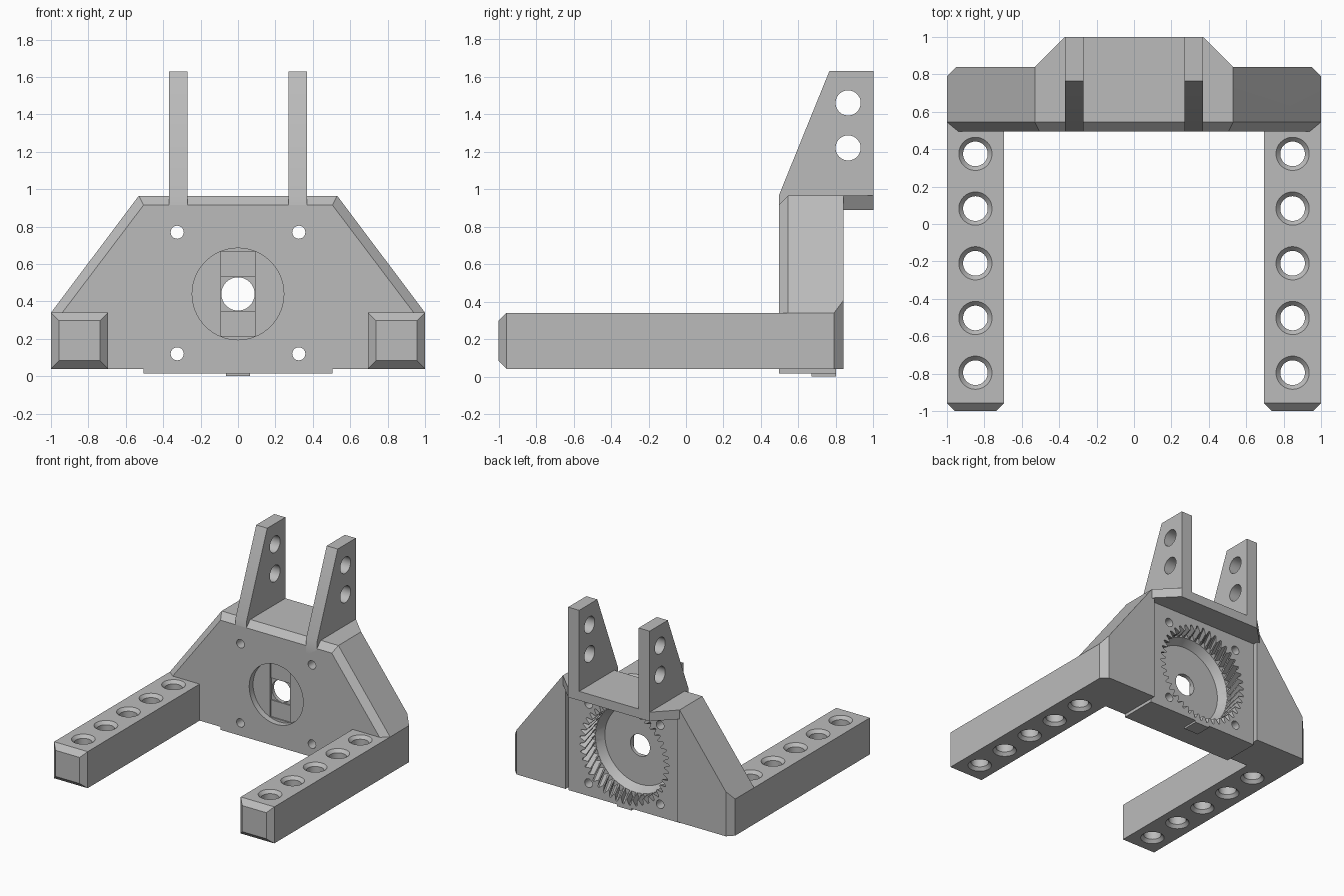
import bpy, bmesh
from math import sin, cos, pi, radians

if "Cube" in bpy.data.objects:
    bpy.data.objects.remove(bpy.data.objects["Cube"], do_unlink=True)

grey = bpy.data.materials.new("plain grey")
grey.use_nodes = True
COLOUR = (0.5, 0.5, 0.5, 1)
grey.diffuse_color = COLOUR
grey.node_tree.nodes["Principled BSDF"].inputs["Base Color"].default_value = COLOUR


def loft(name, rings):
    """Solid skinned through equal-length rings of 3D points, capped at both ends."""
    bm = bmesh.new()
    rows = [[bm.verts.new(p) for p in ring] for ring in rings]
    n = len(rows[0])
    for a, b in zip(rows, rows[1:]):
        for i in range(n):
            j = (i + 1) % n
            bm.faces.new((a[i], a[j], b[j], b[i]))
    bm.faces.new(rows[0])
    bm.faces.new(rows[-1])
    bmesh.ops.recalc_face_normals(bm, faces=bm.faces)
    mesh = bpy.data.meshes.new(name)
    bm.to_mesh(mesh)
    bm.free()
    mesh.materials.append(grey)
    obj = bpy.data.objects.new(name, mesh)
    bpy.context.collection.objects.link(obj)
    return obj


def box(name, x0, x1, y0, y1, z0, z1):
    return loft(name, [[(x0, y, z0), (x1, y, z0), (x1, y, z1), (x0, y, z1)] for y in (y0, y1)])


def lathe(axis, centre, stations, n=48):
    """Round solid along an axis; stations are (position, radius)."""
    a, b = centre
    rings = []
    for t, r in stations:
        ring = []
        for k in range(n):
            p = [a + r * cos(2 * pi * k / n), b + r * sin(2 * pi * k / n)]
            p.insert("xyz".index(axis), t)
            ring.append(p)
        rings.append(ring)
    return loft("cutter", rings)


def combine(target, others, operation="DIFFERENCE"):
    """Apply booleans one by one and remove the helper solids."""
    bpy.context.view_layer.objects.active = target
    for other in others:
        mod = target.modifiers.new("boolean", "BOOLEAN")
        mod.operation, mod.solver, mod.object = operation, "EXACT", other
        bpy.ops.object.modifier_apply(modifier=mod.name)
        bpy.data.objects.remove(other, do_unlink=True)


def finish(obj):
    bpy.ops.object.select_all(action="DESELECT")
    obj.select_set(True)
    bpy.context.view_layer.objects.active = obj
    bpy.ops.object.shade_smooth_by_angle(angle=radians(25))


FRONT, BACK, INNER_BACK, AXIS_Z = 0.495, 0.84, 0.80, 0.44


# Main plate: chamfered front rim and chamfered rear outer corners
def outline(y, side, shoulder, top_x, top_z):
    half = [(side, 0.04), (side, shoulder), (top_x, top_z)]
    return [(x, y, z) for x, z in half] + [(-x, y, z) for x, z in reversed(half)]


plate = loft("main_plate", [
    outline(FRONT, 1, 0.26, 0.505, 0.915),
    outline(0.545, 1, 0.34, 0.53, 0.965),
    outline(0.79, 1, 0.34, 0.53, 0.965),
    outline(BACK, 0.95, 0.406, 0.53, 0.965)])

# Recessed middle of the back, then the foot, its nub and the rear ledge
combine(plate, [box("recess", -0.505, 0.505, INNER_BACK, 0.9, -0.1, 0.89)])
ledge = loft("ledge", [[(-0.53, 0.7, z), (0.53, 0.7, z), (0.53, BACK, z),
                        (0.37, 1, z), (-0.37, 1, z), (-0.53, BACK, z)] for z in (0.89, 0.965)])
combine(plate, [box("foot", -0.505, 0.505, FRONT, INNER_BACK, 0.015, 0.2), ledge], "UNION")


# Toothed pocket with slanted teeth
def tooth_ring(y, twist, teeth=42, tip=0.36, root=0.405):
    ring = []
    for k in range(teeth):
        for part, r in ((0, tip), (0.2, tip), (0.5, root), (0.7, root)):
            a = 2 * pi * (k + part) / teeth + twist
            ring.append((r * cos(a), y, AXIS_Z + r * sin(a)))
    return ring


pocket = loft("pocket", [tooth_ring(0.81, 0), tooth_ring(0.66, radians(10))])
bowl = lathe("y", (0, AXIS_Z), [(0.70, 0.365), (0.66, 0.36), (0.595, 0.32)], 64)

# Front round recess, stepped slot and shaft hole
recess = lathe("y", (0, AXIS_Z), [(0.4, 0.245), (0.545, 0.245)], 64)
slot = box("slot", -0.09, 0.09, 0.5, 0.555, AXIS_Z - 0.226, AXIS_Z + 0.226)
square = box("square", -0.09, 0.09, 0.5, 0.565, AXIS_Z - 0.09, AXIS_Z + 0.09)
shaft = lathe("y", (0, AXIS_Z), [(0.4, 0.089), (0.9, 0.089)])
screws = [lathe("y", (x, z), [(0.4, 0.035), (0.95, 0.035)], 24)
          for x in (-0.325, 0.325) for z in (0.12, 0.77)]
combine(plate, [pocket, bowl, recess, slot, square, shaft] + screws)
finish(plate)
box("foot_nub", -0.065, 0.065, 0.67, INNER_BACK, 0, 0.016).data.name = "foot_nub"

for side, label in ((1, "left"), (-1, "right")):
    # Arm with a chamfered tip and countersunk holes
    rings = []
    for y, c in ((-1, 0.043), (-0.957, 0), (0.56, 0)):
        x0, x1, z0, z1 = 0.695 + c, 1 - c, 0.04 + c, 0.34 - c
        rings.append([(side * x, y, z) for x, z in ((x0, z0), (x1, z0), (x1, z1), (x0, z1))])
    arm = loft(label + "_arm", rings)
    combine(arm, [lathe("z", (side * 0.848, 0.375 - 0.2925 * k),
                        [(0.03, 0.098), (0.065, 0.066), (0.315, 0.066), (0.35, 0.098)])
                  for k in range(5)])
    finish(arm)

    # Upright bracket with two cross holes
    profile = [(FRONT, 0.85), (FRONT, 0.965), (0.765, 1.63), (1, 1.63), (1, 0.9), (0.54, 0.9)]
    bracket = loft(label + "_bracket",
                   [[(side * x, y, z) for y, z in profile] for x in (0.27, 0.37)])
    combine(bracket, [lathe("x", (0.865, z), [(side * 0.2, 0.067), (side * 0.45, 0.067)])
                      for z in (1.22, 1.46)])
    finish(bracket)
